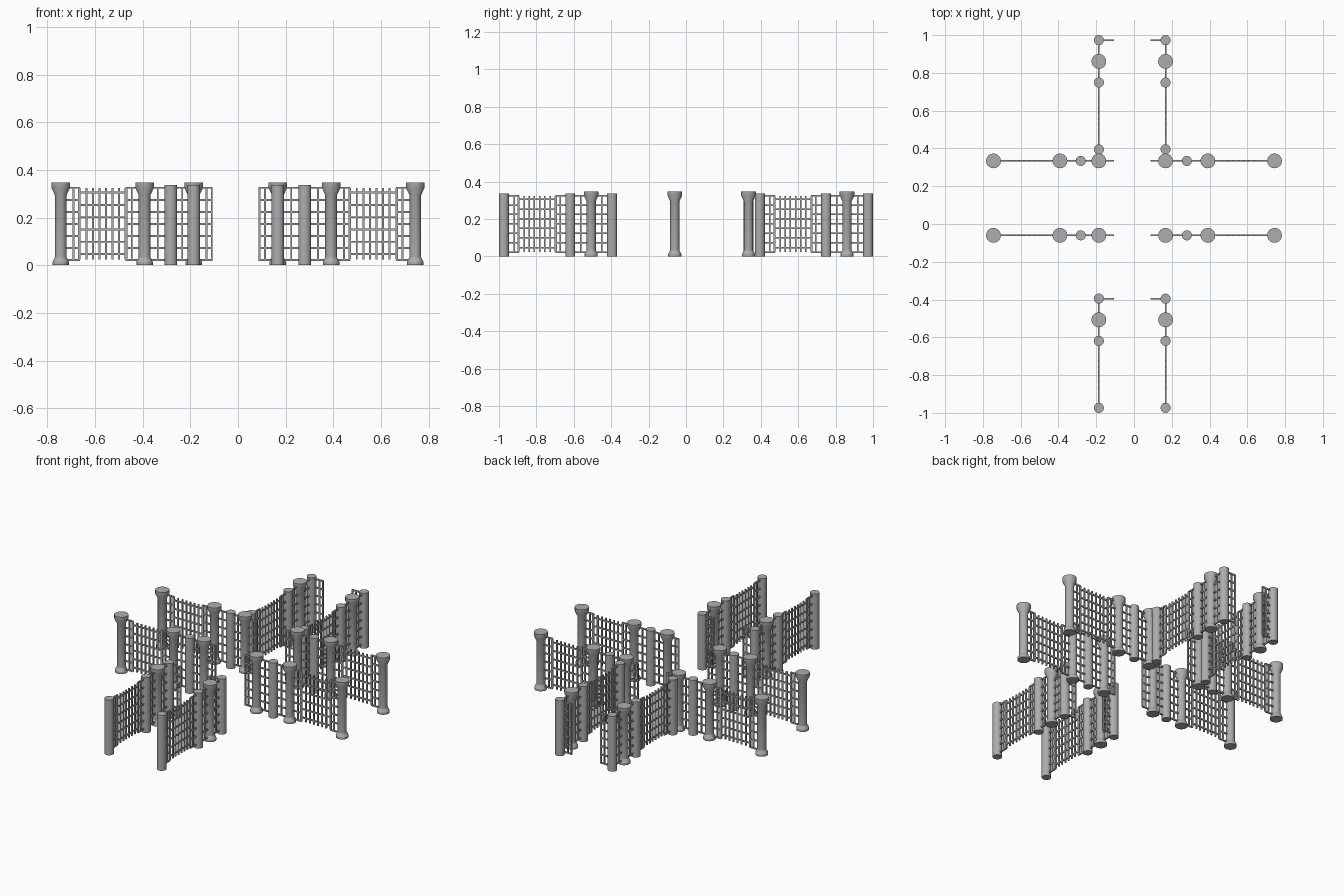
import bpy, bmesh, math
from mathutils import Matrix, Vector

cube = bpy.data.objects.get("Cube")
if cube:
    bpy.data.objects.remove(cube, do_unlink=True)


def material(name, value):
    m = bpy.data.materials.new(name)
    m.use_nodes = True
    colour = (value, value, value, 1)
    m.diffuse_color = colour
    m.node_tree.nodes["Principled BSDF"].inputs["Base Color"].default_value = colour
    return m


STONE = material("stone grey", 0.42)
IRON = STONE
SIDES = 32
LEAF = 0.08      # length of the fixed panel beside a post
BAR = 0.008

# (radius, height) profiles for the two kinds of post
BIG = [(0.035, 0), (0.035, 0.013), (0.025, 0.032), (0.025, 0.295),
       (0.039, 0.325), (0.039, 0.348)]
SMALL = [(0.0265, 0), (0.0265, 0.337)]


def finish(bm, name, mat, smooth=False):
    bmesh.ops.recalc_face_normals(bm, faces=bm.faces)
    mesh = bpy.data.meshes.new(name)
    bm.to_mesh(mesh)
    bm.free()
    mesh.materials.append(mat)
    ob = bpy.data.objects.new(name, mesh)
    bpy.context.collection.objects.link(ob)
    if smooth:
        bpy.ops.object.select_all(action='DESELECT')
        ob.select_set(True)
        bpy.context.view_layer.objects.active = ob
        bpy.ops.object.shade_smooth_by_angle(angle=math.radians(25))
    return ob


def post(name, x, y, profile):
    bm = bmesh.new()
    rings = []
    for r, z in profile:
        rings.append([bm.verts.new((x + r * math.cos(a), y + r * math.sin(a), z))
                      for a in (i * math.tau / SIDES for i in range(SIDES))])
    for low, high in zip(rings, rings[1:]):
        for i in range(SIDES):
            j = (i + 1) % SIDES
            bm.faces.new((low[i], low[j], high[j], high[i]))
    bm.faces.new(rings[0])
    bm.faces.new(rings[-1])
    finish(bm, name, STONE, True)


def lattice(name, start, end, uprights, rails, low, high):
    """Square bars in the upright plane from start to end; uprights are distances."""
    bm = bmesh.new()
    a, b = Vector((*start, 0)), Vector((*end, 0))
    length, along = (b - a).length, (b - a).normalized()
    turn = Matrix.Rotation(math.atan2(along.y, along.x), 4, 'Z')

    def bar(d, z, sx, sz):
        place = Matrix.Translation(a + along * d + Vector((0, 0, z)))
        size = Matrix.Diagonal((sx, BAR, sz, 1))
        bmesh.ops.create_cube(bm, size=1, matrix=place @ turn @ size)

    for d in uprights:
        bar(d, (low + high) / 2, BAR, high - low)
    for z in rails:
        bar(length / 2, z, length, BAR)
    finish(bm, name, IRON)


PANEL_RAILS = [0.022 + 0.0505 * i for i in range(7)]
GATE_RAILS = [0.047 + 0.0515 * i for i in range(6)]


def panel(name, p, q, uprights):
    lattice(name, p, q, uprights, PANEL_RAILS, 0.018, 0.329)


def leaf(name, p, direction):
    q = (p[0] + direction[0] * LEAF, p[1] + direction[1] * LEAF)
    panel(name, p, q, [0.054, LEAF - BAR / 2])
    return q


def gate_bay(name, p, q):
    """Two fixed panels with a barred gate between two posts."""
    d = (Vector(q) - Vector(p)).normalized()
    s = leaf(name + "_near_panel", p, d)
    e = leaf(name + "_far_panel", q, -d)
    span = (Vector(e) - Vector(s)).length
    lattice(name + "_gate", s, e, [span * i / 7 for i in range(8)],
            GATE_RAILS, 0.024, 0.324)


def short_panel(name, p, q):
    panel(name, p, q, [(Vector(q) - Vector(p)).length / 2])


# Cross fences: two rows, each with a left and a right run
INNER = {"right": -0.186, "left": 0.167}
RUNS = {"right": (-0.186, -0.282, -0.392, -0.744),
        "left": (0.167, 0.280, 0.391, 0.744)}
for row, y in (("back", 0.334), ("front", -0.06)):
    for side, xs in RUNS.items():
        name = f"{row}_{side}_cross"
        pts = [(x, y) for x in xs]
        for i, p in enumerate(pts):
            post(f"{name}_post_{i + 1}", *p, SMALL if i == 1 else BIG)
        short_panel(name + "_inner_panel", pts[0], pts[1])
        short_panel(name + "_outer_panel", pts[1], pts[2])
        gate_bay(name, pts[2], pts[3])
        leaf(name + "_end_panel", pts[0], (1 if side == "right" else -1, 0))

# Long fences: two columns, each with a back and a front run
LONG = {"back": (0.9735, 0.861, 0.749, 0.395),
        "front": (-0.395, -0.507, -0.619, -0.9735)}
for part, ys in LONG.items():
    for side, x in INNER.items():
        name = f"{part}_{side}_long"
        pts = [(x, y) for y in ys]
        for i, p in enumerate(pts):
            post(f"{name}_post_{i + 1}", *p, BIG if i == 1 else SMALL)
        short_panel(name + "_first_panel", pts[0], pts[1])
        short_panel(name + "_second_panel", pts[1], pts[2])
        gate_bay(name, pts[2], pts[3])
        leaf(name + "_end_panel", pts[0], (1 if side == "right" else -1, 0))
